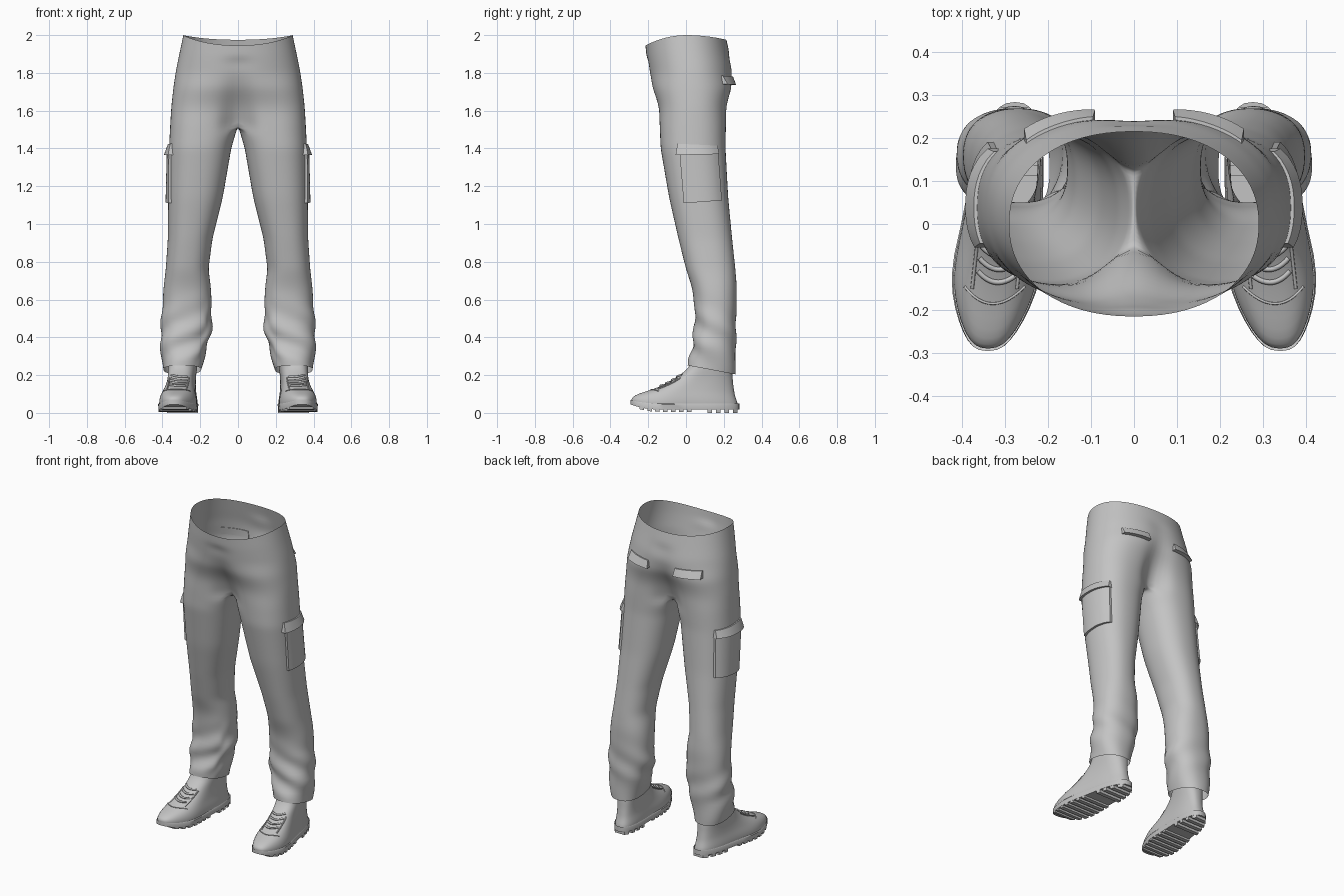
import bpy, bmesh, math
from mathutils import Vector
from mathutils.bvhtree import BVHTree

cube = bpy.data.objects.get("Cube")
if cube:
    bpy.data.objects.remove(cube)

grey = bpy.data.materials.new("plain grey")
grey.use_nodes = True
grey.diffuse_color = (0.55, 0.55, 0.55, 1)
grey.node_tree.nodes["Principled BSDF"].inputs["Base Color"].default_value = grey.diffuse_color


def link(name, data):
    obj = bpy.data.objects.new(name, data)
    bpy.context.collection.objects.link(obj)
    data.materials.append(grey)
    return obj


def build(name, verts, faces, angle=50, fix_normals=False):
    """Mesh for the left side, mirrored to the right."""
    mesh = bpy.data.meshes.new(name)
    mesh.from_pydata(verts, [], faces)
    bm = bmesh.new()
    bm.from_mesh(mesh)
    bmesh.ops.delete(bm, geom=[v for v in bm.verts if not v.link_faces], context='VERTS')
    if fix_normals:
        bmesh.ops.recalc_face_normals(bm, faces=bm.faces)
    bm.to_mesh(mesh)
    bm.free()
    obj = link(name, mesh)
    bpy.ops.object.select_all(action='DESELECT')
    obj.select_set(True)
    bpy.context.view_layer.objects.active = obj
    bpy.ops.object.shade_smooth_by_angle(angle=math.radians(angle))
    obj.modifiers.new("mirror", 'MIRROR')
    return obj


def sample(rows, z):
    """Interpolate a table of rows sorted by rising first value."""
    for a, b in zip(rows, rows[1:]):
        if z <= b[0]:
            f = max(0, (z - a[0]) / (b[0] - a[0]))
            return [p + (q - p) * f for p, q in zip(a[1:], b[1:])]
    return rows[-1][1:]


def rounded(t, n):
    c, s = math.cos(t), math.sin(t)
    return (math.copysign(abs(c) ** (2 / n), c), math.copysign(abs(s) ** (2 / n), s))


def loft(rings, skip=lambda r, k: False):
    n = len(rings[0])
    verts = [p for ring in rings for p in ring]
    faces = [(r * n + k, (r + 1) * n + k, (r + 1) * n + (k + 1) % n, r * n + (k + 1) % n)
             for r in range(len(rings) - 1) for k in range(n) if not skip(r, k)]
    return verts, faces


# Trousers: height, inner x, outer x, front y, back y
LEG = [(.2, .2, .39, .005, .26), (.26, .19, .4, .01, .262), (.34, .165, .41, .03, .265),
       (.44, .137, .412, .045, .265), (.56, .14, .4, .045, .268), (.66, .142, .395, .033, .27),
       (.76, .156, .383, .0, .262), (.92, .135, .372, -.04, .245), (1.14, .08, .37, -.09, .224),
       (1.4, .035, .366, -.135, .21), (1.52, 0, .36, -.14, .212), (1.62, 0, .354, -.15, .22),
       (1.72, 0, .343, -.188, .252), (1.82, 0, .328, -.2, .25), (1.92, 0, .307, -.21, .23),
       (2, 0, .29, -.215, .215)]
CROTCH = 1.52
OUTER, INNER = 24, 8


def trouser_ring(z):
    x0, x1, yf, yb = sample(LEG, z)
    cx, rx, cy, ry = (x0 + x1) / 2, (x1 - x0) / 2, (yf + yb) / 2, (yb - yf) / 2
    w = min(1, max(0, (1.8 - z) / .28))
    ring = []
    for k in range(OUTER + INNER):
        inside = k >= OUTER or k == 0
        if k <= OUTER:
            f = k / OUTER
            t, hip = math.radians(270 * f - 135), rounded(math.radians(180 * f - 90), 2.2)
        else:
            f = (k - OUTER) / INNER
            t, hip = math.radians(135 + 90 * f), (0, 1 - 2 * f)
        c, s = rounded(t, 2.3)
        x = (1 - w) * x1 * hip[0] + w * (cx + rx * c)
        s = (1 - w) * hip[1] + w * s
        if z > CROTCH - .01:
            # centre seam, with a shallow crease either side
            if inside:
                x = 0
            s *= 1 - (.05 * (z < 1.9) + .4 * w * w) * math.exp(-(x / .06) ** 2)
        # loose diagonal folds around the shin
        fold = .011 * math.exp(-((z - .4) / .13) ** 2) * math.sin(42 * z + 2.5 * t) * (1 - .4 * math.sin(t))
        x += fold * math.cos(t)
        y = cy + ry * s + fold * math.sin(t)
        # dipped waistline and slanted hem
        dz = -max(0, z - 1.8) / .2 * (.055 if s < 0 else .025) * s * s
        if z < .3:
            dz -= .012 + .024 * s
        ring.append((x, y, z + dz))
    return ring


heights = [2 - .04 * i for i in range(45)]
trousers = build("trousers", *loft(
    [trouser_ring(z) for z in heights],
    lambda r, k: k >= OUTER and heights[r + 1] > CROTCH - .01), angle=80)
trousers.modifiers["mirror"].use_clip = True
sub = trousers.modifiers.new("smooth", 'SUBSURF')
sub.levels = sub.render_levels = 1


def surface(obj):
    bpy.context.view_layer.update()
    return BVHTree.FromObject(obj, bpy.context.evaluated_depsgraph_get())


# Pockets and flaps laid onto the cloth
cloth = surface(trousers)


def patch(name, corners, axis, low, high, nu=12, nv=6):
    """Raised panel: corners run bottom pair, top pair; low/high are its thicknesses."""
    a, b, c, d = [Vector(p) for p in corners]
    layers = [[], []]
    for j in range(nv + 1):
        for i in range(nu + 1):
            u, v = i / nu, j / nv
            p = a.lerp(b, u).lerp(c.lerp(d, u), v)
            start = Vector((1, p.x, p.y)) if axis == 0 else Vector((p.x, 1, p.y))
            out = Vector((1, 0, 0)) if axis == 0 else Vector((0, 1, 0))
            hit = cloth.ray_cast(start, -out)[0]
            layers[0].append(hit + out * (low + (high - low) * v))
            layers[1].append(hit - out * .004)
    m, n = nu + 1, len(layers[0])
    faces = []
    for j in range(nv):
        for i in range(nu):
            q = [j * m + i, j * m + i + 1, (j + 1) * m + i + 1, (j + 1) * m + i]
            faces += [q, [n + k for k in reversed(q)]]
    rim = list(range(m)) + [j * m + nu for j in range(1, nv + 1)]
    rim += [nv * m + i for i in range(nu - 1, -1, -1)] + [j * m for j in range(nv - 1, 0, -1)]
    faces += [(p, q, q + n, p + n) for p, q in zip(rim, rim[1:] + rim[:1])]
    return build(name, layers[0] + layers[1], faces, 40, True)


patch("cargo_pocket", [(-.012, 1.11), (.19, 1.125), (-.035, 1.39), (.17, 1.39)], 0, .014, .012)
patch("cargo_flap", [(-.055, 1.365), (.175, 1.37), (-.045, 1.425), (.168, 1.415)], 0, .026, .008)
patch("back_pocket_flap", [(.09, 1.735), (.255, 1.74), (.095, 1.78), (.25, 1.785)], 1, .026, .008)

# Boot upper: height, front y, back y, width factor
BOOT = [(.03, -.285, .275, .97), (.05, -.292, .275, 1), (.075, -.285, .265, .98),
        (.1, -.25, .258, .92), (.12, -.19, .255, .87), (.15, -.11, .25, .83),
        (.18, -.06, .248, .82), (.21, -.02, .245, .84), (.24, .015, .24, .88), (.28, .03, .235, .88)]
SIDES = 40


def foot_centre(y):
    return .285 + .11 * (.2 - y)


def foot_half_width(y):
    return .085 + .018 * math.exp(-((y + .13) / .12) ** 2)


def toe_lift(y):
    return .03 * (max(0, -.15 - y) / .14) ** 2


def boot_ring(z, yf, yb, scale):
    ring = []
    for k in range(SIDES):
        c, s = rounded(math.tau * k / SIDES - math.pi / 2, 2.5)
        y = (yf + yb) / 2 + (yb - yf) / 2 * s
        x = foot_centre(y) + foot_half_width(y) * scale * c
        ring.append((x, y, z + toe_lift(y) * max(0, 1 - z / .12)))
    return ring


boot = build("boot_upper", *loft([boot_ring(*row) for row in reversed(BOOT)]), angle=80)
sub = boot.modifiers.new("smooth", 'SUBSURF')
sub.levels = sub.render_levels = 1

# Sole slab with a closed underside
verts, faces = loft([boot_ring(z, -.295, .283, s) for z, s in ((.05, 1), (.045, 1.04), (.018, 1.02))])
base = 2 * SIDES
for k in range(SIDES // 2):
    quad = [k, (SIDES - k) % SIDES, SIDES - k - 1, k + 1]
    faces.append([base + i for i in dict.fromkeys(quad)])
build("boot_sole", verts, faces, 40)

# Tread bars, leaving the arch clear
verts, faces = [], []
for y in [-.235 + .042 * i for i in range(7)] + [.125 + .045 * i for i in range(4)]:
    for yy in (y - .012, y + .012):
        end = (1 - min(.99, abs((yy + .006) / .289)) ** 2.5) ** .4
        half = foot_half_width(yy) * end * 1.01
        for z in (0 if y > .1 else .006, .022):
            for side in (-1, 1):
                verts.append((foot_centre(yy) + side * half, yy, z + toe_lift(yy)))
    o = len(verts) - 8
    faces += [[o + i for i in f] for f in
              ((0, 1, 3, 2), (4, 5, 7, 6), (0, 1, 5, 4), (2, 3, 7, 6), (0, 2, 6, 4), (1, 3, 7, 5))]
build("boot_tread", verts, faces, 30, True)

# Laces and stitched seams drawn over the upper
leather = surface(boot)


def cords(name, paths, thickness):
    curve = bpy.data.curves.new(name, 'CURVE')
    curve.dimensions = '3D'
    curve.bevel_depth, curve.bevel_resolution = thickness, 2
    for path in paths:
        hits = [leather.ray_cast(Vector((foot_centre(y) + dx, y, .5)), Vector((0, 0, -1)))[0]
                for dx, y in path]
        hits = [h for h in hits if h]
        for side in (-1, 1):
            spline = curve.splines.new('POLY')
            spline.points.add(len(hits) - 1)
            for point, h in zip(spline.points, hits):
                point.co = (h.x * side, h.y, h.z + thickness * .4, 1)
    link(name, curve)


steps = [i / 6 - 1 for i in range(13)]
cords("laces", [[(.043 * s, y + .02 * s * s + .006 * s) for s in steps]
                for y in (-.135, -.105, -.075, -.047)], .006)
cords("toe_cap_seam", [[(.07 * s, -.185 + .04 * s * s) for s in steps]], .003)
cords("eyelet_edges", [[(side * .052, -.09 + .06 * s) for s in steps] for side in (-1, 1)], .004)
